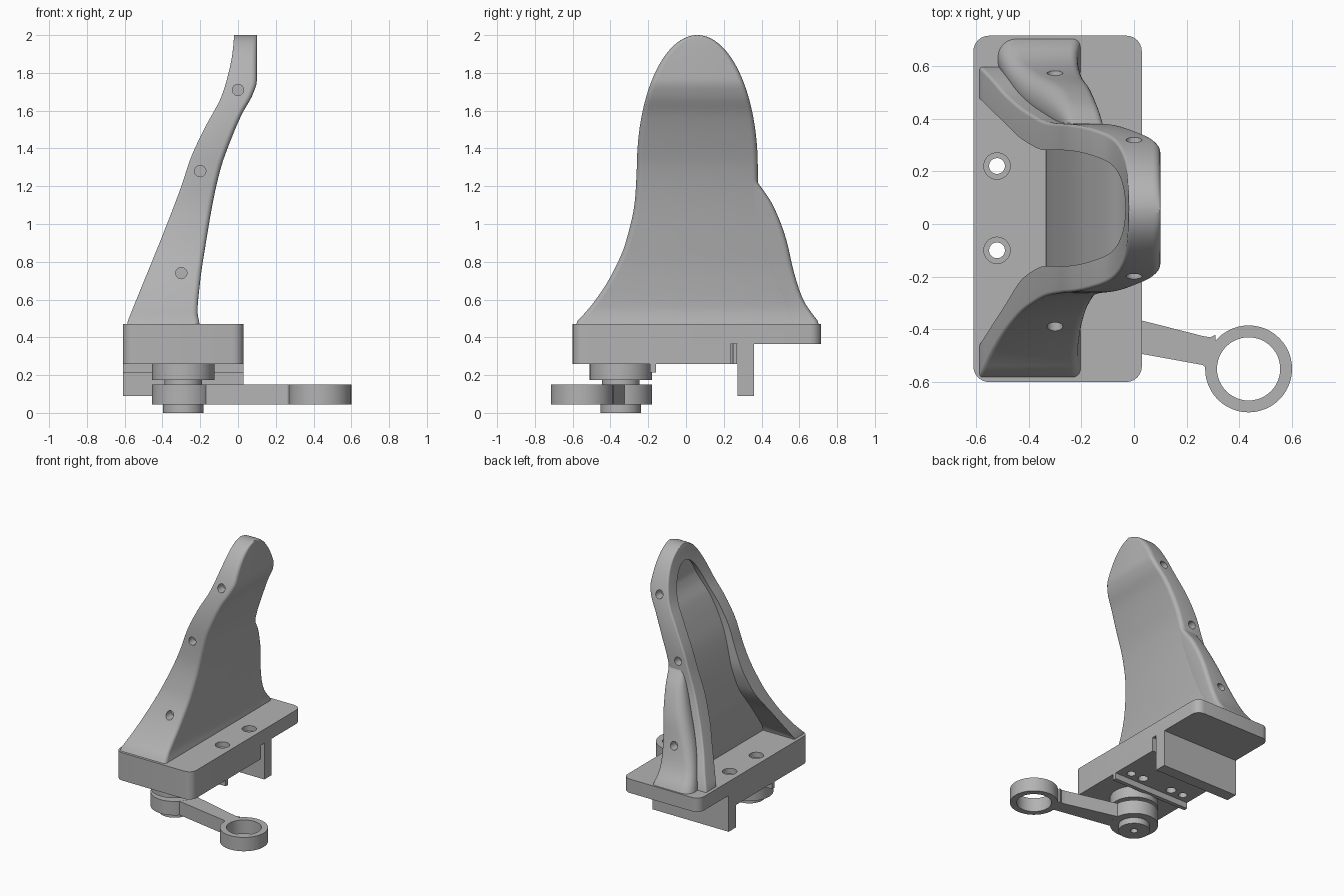
import bpy, bmesh, math
from mathutils import Matrix

old = bpy.data.objects.get("Cube")
if old:
    bpy.data.objects.remove(old, do_unlink=True)

grey = bpy.data.materials.new("light_grey")
grey.use_nodes = True
COLOUR = (0.45, 0.45, 0.45, 1)
grey.diffuse_color = COLOUR
grey.node_tree.nodes["Principled BSDF"].inputs["Base Color"].default_value = COLOUR


# ---- helpers ----
def finish(name, bm):
    bmesh.ops.recalc_face_normals(bm, faces=bm.faces)
    mesh = bpy.data.meshes.new(name)
    bm.to_mesh(mesh)
    bm.free()
    mesh.materials.append(grey)
    ob = bpy.data.objects.new(name, mesh)
    bpy.context.collection.objects.link(ob)
    return ob


def activate(ob):
    bpy.ops.object.select_all(action='DESELECT')
    ob.select_set(True)
    bpy.context.view_layer.objects.active = ob


def smooth(ob):
    activate(ob)
    bpy.ops.object.shade_smooth_by_angle(angle=math.radians(38))


def cut(ob, cutters):
    for c in cutters:
        c.hide_render = True
        mod = ob.modifiers.new("cut", 'BOOLEAN')
        mod.operation, mod.solver, mod.object = 'DIFFERENCE', 'EXACT', c
        activate(ob)
        bpy.ops.object.modifier_apply(modifier=mod.name)
        bpy.data.objects.remove(c, do_unlink=True)


def skin(name, rings):
    """Closed solid through a stack of equal-sized rings."""
    bm = bmesh.new()
    loops = [[bm.verts.new(p) for p in ring] for ring in rings]
    n = len(loops[0])
    for a, b in zip(loops, loops[1:]):
        for i in range(n):
            j = (i + 1) % n
            bm.faces.new((a[i], a[j], b[j], b[i]))
    bm.faces.new(loops[0][::-1])
    bm.faces.new(loops[-1])
    return finish(name, bm)


def rounded(x0, x1, y0, y1, r_left=0, r_right=0, steps=6):
    """Rectangle outline, with its -x and +x corners rounded."""
    pts = []
    for k, (x, y, r) in enumerate(((x1, y1, r_right), (x0, y1, r_left),
                                   (x0, y0, r_left), (x1, y0, r_right))):
        if not r:
            pts.append((x, y))
            continue
        r = min(r, 0.45 * (x1 - x0), 0.45 * (y1 - y0))
        cx = x - r if x == x1 else x + r
        cy = y - r if y == y1 else y + r
        for s in range(steps + 1):
            a = (k + s / steps) * math.pi / 2
            pts.append((cx + r * math.cos(a), cy + r * math.sin(a)))
    return pts


def prism(name, outline, z0, z1):
    return skin(name, [[(x, y, z) for x, y in outline] for z in (z0, z1)])


def box(name, x0, x1, y0, y1, z0, z1):
    return prism(name, rounded(x0, x1, y0, y1), z0, z1)


def cylinder(name, centre, r, length, axis='Z', sides=48):
    bm = bmesh.new()
    m = Matrix.Translation(centre)
    if axis == 'Y':
        m = m @ Matrix.Rotation(math.pi / 2, 4, 'X')
    bmesh.ops.create_cone(bm, cap_ends=True, segments=sides, radius1=r,
                          radius2=r, depth=length, matrix=m)
    return finish(name, bm)


def disc(name, at, r, z0, z1):
    return cylinder(name, (at[0], at[1], (z0 + z1) / 2), r, z1 - z0)


def curve(*pts):
    """Smooth monotone curve through (z, value) points."""
    d = [(b[1] - a[1]) / (b[0] - a[0]) for a, b in zip(pts, pts[1:])]
    m = [d[0]] + [2 * p * q / (p + q) if p * q > 0 else 0
                  for p, q in zip(d, d[1:])] + [d[-1]]

    def value(z):
        z = min(max(z, pts[0][0]), pts[-1][0])
        i = max(k for k in range(len(d)) if pts[k][0] <= z)
        h = pts[i + 1][0] - pts[i][0]
        t = (z - pts[i][0]) / h
        return ((1 + 2 * t) * (1 - t) ** 2 * pts[i][1] + t * t * (3 - 2 * t) * pts[i + 1][1]
                + h * t * (1 - t) * ((1 - t) * m[i] - t * m[i + 1]))
    return value


def arch(flare, width, top):
    """Half width: flared foot below the shoulder, elliptic arch above it."""
    def value(z):
        if z < 1.3:
            return flare(z)
        return width * math.sqrt(max(1 - ((z - 1.3) / (top - 1.3)) ** 2, 0.0002))
    return value


def levels(z0, z1, n):
    """Heights that get denser towards the top."""
    return [z0 + (z1 - z0) * math.sin(math.pi / 2 * i / n) for i in range(n + 1)]


# ---- fin: curved blade with a flared foot ----
MID = 0.06
front_x = curve((.47, -.2), (.52, -.215), (.7, -.2), (.9, -.17), (1.13, -.13), (1.3, -.09),
                (1.44, -.04), (1.58, .02), (1.69, .08), (1.76, .1), (2, .1))
rear_x = curve((.47, -.59), (1.2, -.3), (1.35, -.25), (1.52, -.17), (1.67, -.09),
               (1.78, -.055), (1.9, -.03), (2, -.02))
outer_r = arch(curve((.47, .65), (.57, .56), (.72, .46), (.9, .38), (1.13, .33), (1.3, .32)), .32, 2)
outer_l = arch(curve((.47, .54), (.57, .5), (.72, .43), (.9, .37), (1.13, .325), (1.3, .32)), .32, 2)
inner_r = arch(curve((.47, .525), (.7, .38), (.9, .26), (1.1, .22), (1.3, .22)), .22, 1.88)
inner_l = arch(curve((.47, .42), (.7, .33), (.9, .255), (1.1, .22), (1.3, .22)), .22, 1.88)

fin = skin("fin", [[(x, y, z) for x, y in rounded(
    rear_x(z), front_x(z), MID - outer_r(z), MID + outer_l(z), 0.012, 0.03)]
    for z in levels(.45, 2, 64)])
pocket = skin("pocket_cutter", [[(x, y, z) for x, y in rounded(
    -.9, front_x(z) - .12, MID - inner_r(z), MID + inner_l(z))]
    for z in levels(.44, 1.88, 56)])

# ---- side bulge on the +y flank ----
bulge_y = curve((.47, .71), (.6, .62), (.75, .57), (.92, .53), (1.1, .46), (1.22, .38))
bulge_x = curve((.47, -.52), (.7, -.44), (1, -.32), (1.22, -.24))
bulge = skin("side_bulge", [[(x, y, z) for x, y in rounded(
    bulge_x(z), front_x(z), MID + outer_l(z) - .05, bulge_y(z), 0.07, 0.03)]
    for z in levels(.45, 1.23, 30)])

# ---- blind pin holes in both flanks ----
pins = [(0, 1.71), (-.2, 1.28), (-.3, .74)]
holes = []
for x, z in pins:
    for y in (MID - outer_r(z), MID + outer_l(z)):
        holes.append(cylinder("pin_cutter", (x, y, z), .03, .12, 'Y', 24))
cut(fin, [pocket] + holes)
x, z = pins[-1]
cut(bulge, [cylinder("pin_cutter", (x, bulge_y(z), z), .03, .12, 'Y', 24)])

# ---- base plate with step, slot and bolt holes ----
base = prism("base_plate", rounded(-.61, .03, -.6, .715, .06, .06), .26, .47)
cutters = [box("step_cutter", -1, 1, .27, 1, 0, .365),
           box("slot_cutter", -.05, 1, .235, .3, 0, .365)]
for bx in (-.52, -.06):
    for by in (-.1, .22):
        cutters += [disc("bolt_cutter", (bx, by), .03, .2, .6),
                    disc("counterbore_cutter", (bx, by), .05, .43, .6)]
for bx in (-.415, -.165):
    cutters.append(disc("blind_cutter", (bx, -.1), .035, .2, .31))
cut(base, cutters)

# ---- underside plate and thin rib ----
box("hanging_plate", -.61, .03, .272, .36, .09, .37)
box("thin_rib", -.61, .03, -.19, -.16, .215, .27)

# ---- pivot and swinging arm ----
hub, ring_at = (-.29, -.345), (.435, -.55)
parts = [disc("pivot_flange", hub, .165, .175, .27),
         disc("pivot_neck", hub, .1, .14, .18),
         disc("arm_hub", hub, .165, .045, .15)]
boss = disc("pivot_boss", hub, .107, 0, .05)
cut(boss, [disc("boss_cutter", hub, .025, -.1, .03)])
ring = disc("arm_ring", ring_at, .165, .045, .15)
cut(ring, [disc("ring_cutter", ring_at, .12, -.1, .3)])
prism("arm_beam", [(-.29, -.435), (.26, -.535), (.285, -.555), (.31, -.545), (.31, -.42),
                   (.29, -.43), (.26, -.425), (-.29, -.285)], .0455, .1495)

for ob in parts + [fin, bulge, base, boss, ring]:
    smooth(ob)
